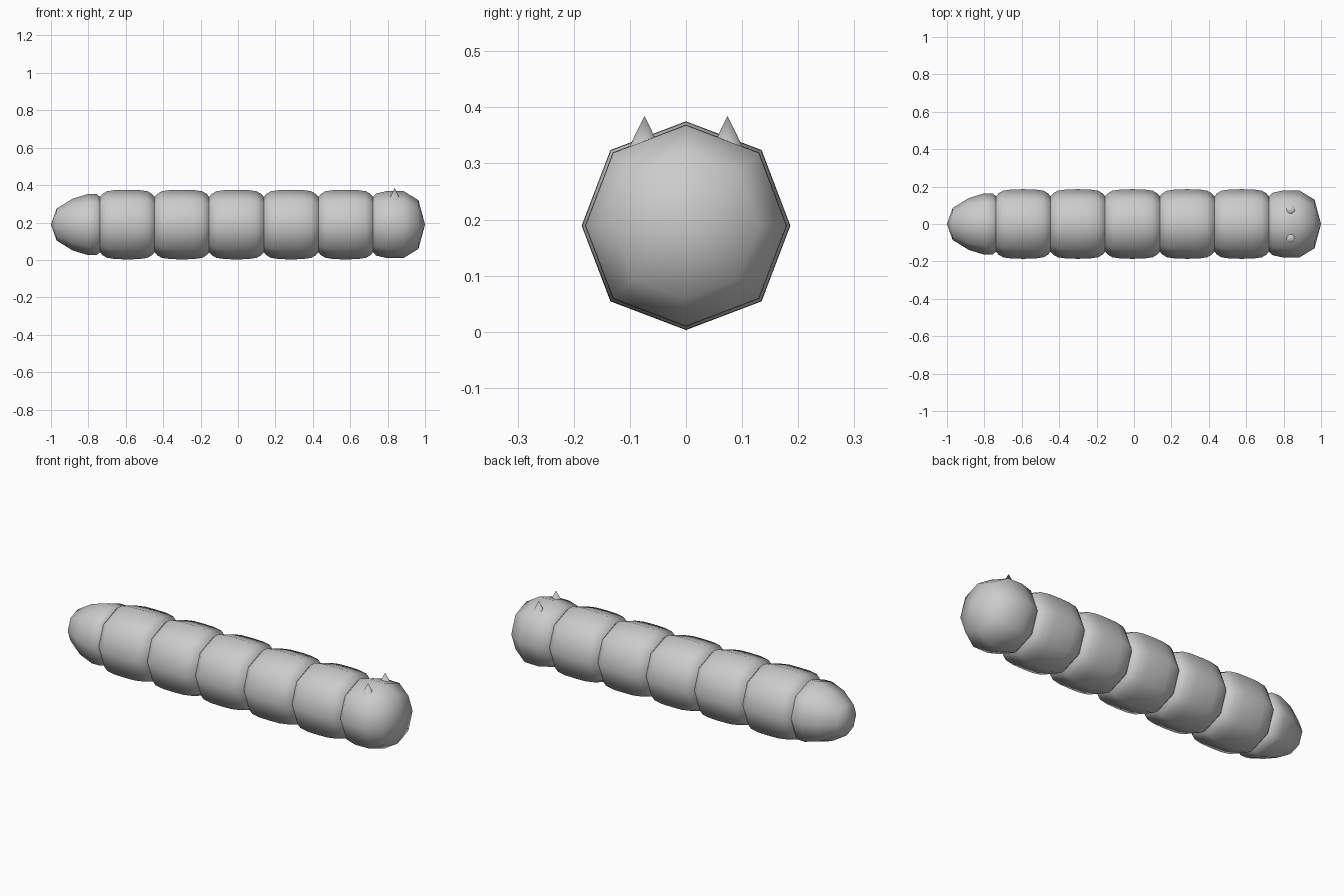
import bpy, bmesh
from math import cos, sin, pi

if "Cube" in bpy.data.objects:
    bpy.data.objects.remove(bpy.data.objects["Cube"])

SIDES = 8
CZ = 0.189          # height of the body axis


def ring(bm, x, r):
    """Octagonal ring around the x axis, slightly fuller on the diagonals."""
    out = []
    for i in range(SIDES):
        a = 2 * pi * i / SIDES
        k = r * (1.025 if i % 2 else 1.0)
        out.append(bm.verts.new((x, k * cos(a), CZ + k * sin(a))))
    return out


def lathe(name, profile):
    """Skin a list of (x, radius) points; radius 0 makes a pole."""
    bm = bmesh.new()
    rows = [ring(bm, x, r) if r else [bm.verts.new((x, 0, CZ))] * SIDES
            for x, r in profile]
    for a, b in zip(rows, rows[1:]):
        for i in range(SIDES):
            j = (i + 1) % SIDES
            corners = list(dict.fromkeys((a[i], a[j], b[j], b[i])))
            bm.faces.new(corners)
    bmesh.ops.recalc_face_normals(bm, faces=bm.faces)
    me = bpy.data.meshes.new(name)
    bm.to_mesh(me)
    bm.free()
    # a closed-ended winding check is not enough for open tubes
    if sum(p.normal.dot(p.center) - p.normal.z * CZ
           - p.normal.x * (profile[0][0] + profile[-1][0]) / 2
           for p in me.polygons) < 0:
        me.flip_normals()
    for p in me.polygons:
        p.use_smooth = True
    ob = bpy.data.objects.new(name, me)
    bpy.context.collection.objects.link(ob)
    return ob


# Tapered tail
lathe("tail", [(-1.0, 0), (-0.97, 0.085), (-0.885, 0.138), (-0.80, 0.164),
               (-0.755, 0.163), (-0.738, 0.148)])

# Five bulging body segments
half = [(-0.146, 0.148), (-0.132, 0.164), (-0.108, 0.178), (-0.06, 0.185)]
segment = half + [(0, 0.186)] + [(-x, r) for x, r in reversed(half)]
for n in range(5):
    mid = -0.592 + n * 0.292
    lathe(f"body_segment_{n + 1}", [(mid + x, r) for x, r in segment])

# Rounded head
lathe("head", [(0.722, 0.148), (0.738, 0.166), (0.80, 0.180), (0.885, 0.179),
               (0.965, 0.130), (1.0, 0)])

# Pair of small pointed feelers
for side, y in (("left", 0.074), ("right", -0.074)):
    bpy.ops.mesh.primitive_cone_add(vertices=16, radius1=0.034, depth=0.069,
                                    location=(0.838, y, 0.35))
    ob = bpy.context.object
    ob.name = f"{side}_feeler"
    bpy.ops.object.shade_smooth_by_angle()
